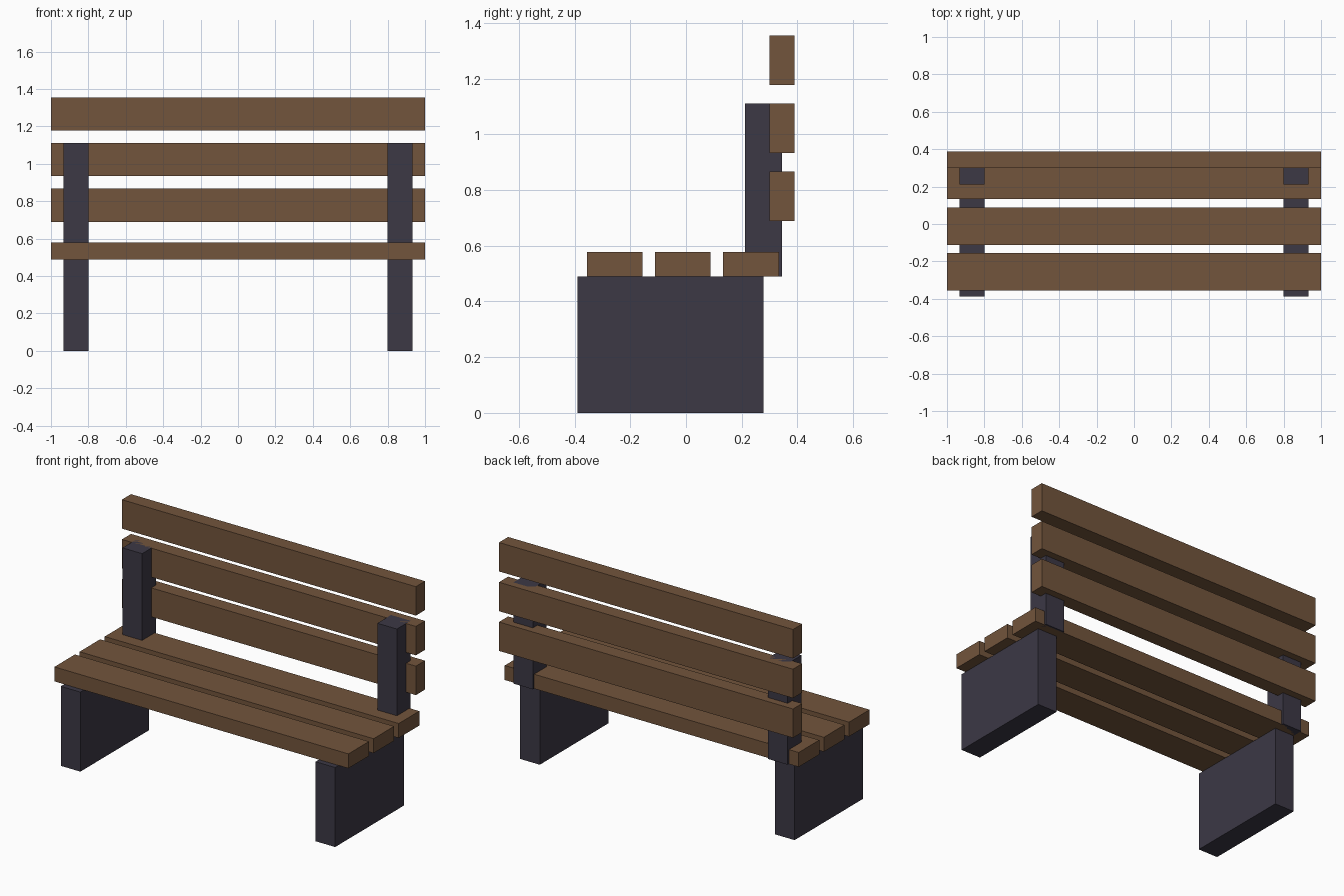
import bpy

if "Cube" in bpy.data.objects:
    bpy.data.objects.remove(bpy.data.objects["Cube"])


def material(name, rgb):
    m = bpy.data.materials.new(name)
    m.diffuse_color = (*rgb, 1)
    m.use_nodes = True
    m.node_tree.nodes["Principled BSDF"].inputs["Base Color"].default_value = m.diffuse_color
    return m


wood = material("brown_wood", (0.17, 0.09, 0.045))
iron = material("dark_iron", (0.045, 0.04, 0.06))


def box(name, x, y, z, mat):
    """Box from (min, max) ranges on each axis."""
    ranges = (x, y, z)
    bpy.ops.mesh.primitive_cube_add(size=1, location=[(a + b) / 2 for a, b in ranges])
    ob = bpy.context.object
    ob.name = name
    ob.scale = [b - a for a, b in ranges]
    bpy.ops.object.transform_apply(location=False, rotation=False, scale=True)
    ob.data.materials.append(mat)
    return ob


PITCH = 0.2444  # spacing of the slats

# seat and backrest slats
for i in range(3):
    y = -0.3556 + i * PITCH
    box(f"seat_slat_{i + 1}", (-1, 1), (y, y + 0.2), (0.4889, 0.5778), wood)
    z = 0.6889 + i * PITCH
    box(f"back_slat_{i + 1}", (-1, 1), (0.3, 0.3889), (z, z + 0.1778), wood)

# slab legs and backrest posts on both sides
for side, x in (("left", (-0.9333, -0.8)), ("right", (0.8, 0.9333))):
    box(f"{side}_leg", x, (-0.3889, 0.2778), (0, 0.4889), iron)
    box(f"{side}_back_post", x, (0.2111, 0.3444), (0.4889, 1.1111), iron)
